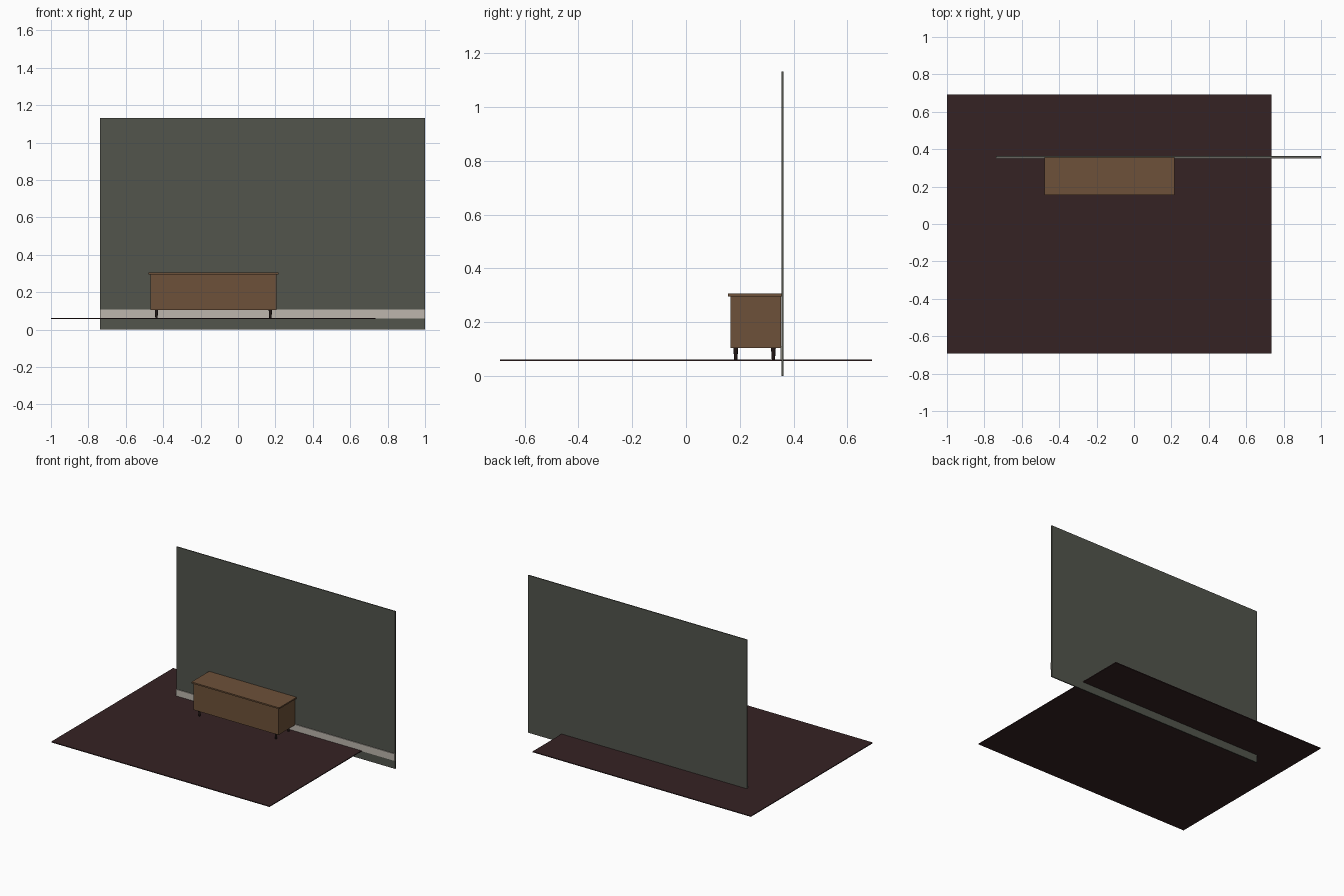
import bpy
from mathutils import Vector

cube = bpy.data.objects.get("Cube")
if cube:
    bpy.data.objects.remove(cube, do_unlink=True)


def material(name, colour):
    m = bpy.data.materials.new(name)
    m.use_nodes = True
    rgba = (*colour, 1)
    m.diffuse_color = rgba
    m.node_tree.nodes["Principled BSDF"].inputs["Base Color"].default_value = rgba
    return m


wall_green = material("grey green paint", (0.085, 0.09, 0.073))
floor_brown = material("dark red brown floor", (0.036, 0.016, 0.017))
wood = material("brown wood", (0.155, 0.083, 0.041))
trim_white = material("off white trim", (0.51, 0.47, 0.42))
leg_dark = material("dark leg", (0.016, 0.009, 0.008))


def box(name, low, high, mat):
    low, high = Vector(low), Vector(high)
    bpy.ops.mesh.primitive_cube_add(size=1, location=(low + high) / 2)
    ob = bpy.context.object
    ob.name = name
    ob.scale = high - low
    bpy.ops.object.transform_apply(location=False, rotation=False, scale=True)
    ob.data.materials.append(mat)
    return ob


# Room: floor slab, back wall and skirting board
box("floor", (-1, -0.692, 0.056), (0.735, 0.692, 0.062), floor_brown)
box("wall", (-0.738, 0.356, 0), (1, 0.363, 1.132), wall_green)
box("skirting_board", (-0.738, 0.351, 0.059), (1, 0.356, 0.109), trim_white)

# Sideboard: body with an overhanging top
box("cabinet_body", (-0.469, 0.166, 0.104), (0.206, 0.354, 0.296), wood)
box("cabinet_top", (-0.479, 0.156, 0.296), (0.217, 0.357, 0.306), wood)

# Tapered round legs
for side, x in (("right", -0.436), ("left", 0.173)):
    for end, y in (("front", 0.185), ("back", 0.325)):
        bpy.ops.mesh.primitive_cone_add(vertices=16, radius1=0.006, radius2=0.009,
                                        depth=0.044, location=(x, y, 0.083))
        leg = bpy.context.object
        leg.name = f"{end}_{side}_leg"
        leg.data.materials.append(leg_dark)
        bpy.ops.object.shade_smooth_by_angle()
